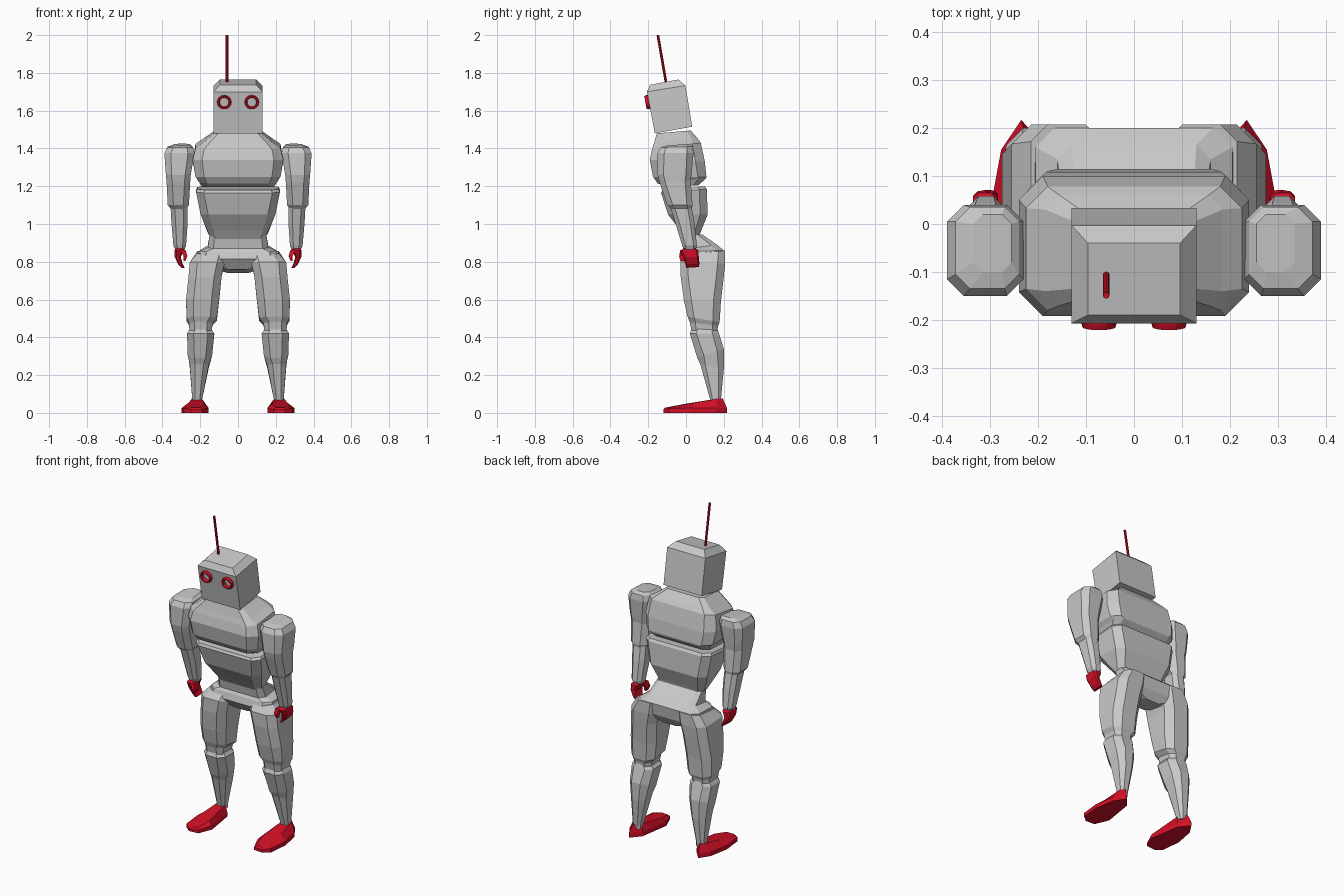
import bpy, bmesh, math
from mathutils import Vector


def material(name, rgb):
    m = bpy.data.materials.new(name)
    m.diffuse_color = (*rgb, 1)
    return m


GREY = material("light_grey", (0.58, 0.58, 0.58))
RED = material("red", (0.65, 0.005, 0.02))


def loft(name, rings, mat, mirror=False):
    """Skin a list of equal-length point rings, cap both ends."""
    bm = bmesh.new()
    loops = [[bm.verts.new(p) for p in r] for r in rings]
    for a, b in zip(loops, loops[1:]):
        n = len(a)
        for i in range(n):
            j = (i + 1) % n
            bm.faces.new((a[i], a[j], b[j], b[i]))
    bm.faces.new(loops[0])
    bm.faces.new(loops[-1])
    bmesh.ops.recalc_face_normals(bm, faces=bm.faces)
    me = bpy.data.meshes.new(name)
    bm.to_mesh(me)
    bm.free()
    me.materials.append(mat)
    ob = bpy.data.objects.new(name, me)
    bpy.context.collection.objects.link(ob)
    if mirror:
        ob.modifiers.new("mirror", 'MIRROR').use_mirror_merge = False
    return ob


def ring(zf, zb, x0, x1, y0, y1, c=0.0):
    """Chamfered rectangle, sloping from height zf (front) to zb (back)."""
    if c:
        pts = [(x0 + c, y0), (x1 - c, y0), (x1, y0 + c), (x1, y1 - c),
               (x1 - c, y1), (x0 + c, y1), (x0, y1 - c), (x0, y0 + c)]
    else:
        pts = [(x0, y0), (x1, y0), (x1, y1), (x0, y1)]
    return [(x, y, zf + (zb - zf) * (y - y0) / (y1 - y0)) for x, y in pts]


def centred(zf, zb, w, y0, y1, c=0.0):
    return ring(zf, zb, -w, w, y0, y1, c)


# Head: leaning box with a bevelled crown
loft("head", [centred(1.48, 1.515, .13, -.165, .033),
              centred(1.70, 1.733, .13, -.207, -.003),
              centred(1.737, 1.765, .096, -.19, -.04)], GREY)

# Eye rings, lying on the sloped face
for side, x in (("left", .073), ("right", -.073)):
    bpy.ops.mesh.primitive_torus_add(
        major_radius=.031, minor_radius=.007, major_segments=16,
        minor_segments=6, location=(x, -.203, 1.645),
        rotation=(math.radians(100.8), 0, 0))
    eye = bpy.context.object
    eye.name = side + "_eye_ring"
    eye.scale.z = 2
    eye.data.materials.append(RED)

# Antenna
a, b = Vector((-.058, -.105, 1.745)), Vector((-.058, -.149, 2.0))
bpy.ops.mesh.primitive_cylinder_add(vertices=8, radius=.007,
                                    depth=(b - a).length, location=(a + b) / 2)
antenna = bpy.context.object
antenna.name = "antenna"
antenna.rotation_euler = (b - a).to_track_quat('Z', 'Y').to_euler()
antenna.data.materials.append(RED)

# Chest with sloping shoulders
loft("chest", [centred(1.195, 1.205, .19, -.10, .065, .03),
               centred(1.215, 1.24, .205, -.15, .105, .04),
               centred(1.25, 1.25, .225, -.175, .108, .045),
               centred(1.34, 1.33, .24, -.192, .10, .05),
               centred(1.395, 1.43, .225, -.18, .078, .045),
               centred(1.425, 1.455, .185, -.17, .06, .03),
               centred(1.48, 1.495, .125, -.155, .025, .02)], GREY)

# Abdomen tapering to the waist
loft("abdomen", [centred(.92, .92, .14, 0, .075, .025),
                 centred(.965, .95, .16, -.03, .075, .03),
                 centred(1.05, 1.05, .198, -.095, .115, .04),
                 centred(1.165, 1.185, .222, -.132, .11, .04),
                 centred(1.18, 1.20, .215, -.125, .10, .04)], GREY)

# Pelvis
loft("pelvis", [centred(.76, .74, .065, .03, .16, .02),
                centred(.815, .79, .215, -.01, .19, .04),
                centred(.855, .86, .205, 0, .20, .04),
                centred(.87, .89, .16, .01, .165, .03),
                centred(.945, .945, .15, -.005, .085, .025)], GREY)

# Thighs
loft("thighs", [ring(.43, .43, .14, .255, .03, .165, .025),
                ring(.48, .46, .135, .26, .02, .17, .03),
                ring(.51, .48, .112, .272, .008, .178, .035),
                ring(.60, .59, .10, .275, -.012, .185, .04),
                ring(.72, .72, .087, .262, -.028, .20, .04),
                ring(.80, .79, .07, .255, -.03, .207, .04),
                ring(.84, .86, .065, .215, 0, .207, .035)], GREY, True)

# Shins and calves
loft("shins", [ring(.05, .05, .19, .242, .13, .185, .013),
               ring(.07, .07, .19, .242, .128, .185, .013),
               ring(.26, .23, .155, .255, .075, .20, .028),
               ring(.29, .34, .137, .266, .06, .20, .035),
               ring(.42, .42, .125, .27, .02, .175, .035),
               ring(.46, .45, .15, .25, .035, .165, .03)], GREY, True)

# Feet: long wedges, narrow at the heel
sole = [(.235, .217), (.277, .155), (.30, .03), (.287, -.09),
        (.25, -.12), (.19, -.115), (.155, -.03), (.185, .16)]
top = [(.228, .195, .075), (.245, .17, .075), (.26, .05, .055), (.26, -.08, .032),
       (.245, -.11, .028), (.20, -.108, .028), (.18, -.02, .045), (.19, .15, .073)]
loft("feet", [[(x, y, 0) for x, y in sole],
              [(x, y, .025 if y > -.1 else .018) for x, y in sole], top], RED, True)

# Upper arms with broad shoulders
loft("upper_arms", [ring(1.08, 1.08, .275, .355, -.08, .03, .02),
                    ring(1.10, 1.10, .26, .372, -.10, .035, .03),
                    ring(1.22, 1.23, .253, .378, -.14, .025, .03),
                    ring(1.26, 1.27, .25, .382, -.15, .03, .03),
                    ring(1.375, 1.375, .23, .39, -.15, .04, .035),
                    ring(1.405, 1.41, .24, .372, -.135, .035, .03),
                    ring(1.415, 1.425, .255, .335, -.10, .02, .02)], GREY, True)

# Forearms
loft("forearms", [ring(.86, .86, .285, .33, -.01, .05, .012),
                  ring(.885, .885, .275, .342, -.02, .058, .018),
                  ring(1.0, 1.0, .267, .352, -.055, .045, .022),
                  ring(1.09, 1.09, .268, .357, -.083, .03, .022)], GREY, True)

# Hands: fingers curling inward, with a thumb
loft("hands", [ring(.768, .772, .284, .298, .0, .068, .004),
               ring(.785, .79, .293, .316, -.002, .071, .006),
               ring(.825, .825, .303, .335, -.015, .068, .008),
               ring(.86, .86, .285, .336, -.03, .065, .012),
               ring(.872, .872, .288, .33, -.01, .05, .012)], RED, True)
loft("thumbs", [ring(.805, .805, .278, .288, -.03, -.008),
                ring(.83, .83, .268, .288, -.036, .0),
                ring(.862, .862, .277, .305, -.03, .02)], RED, True)
